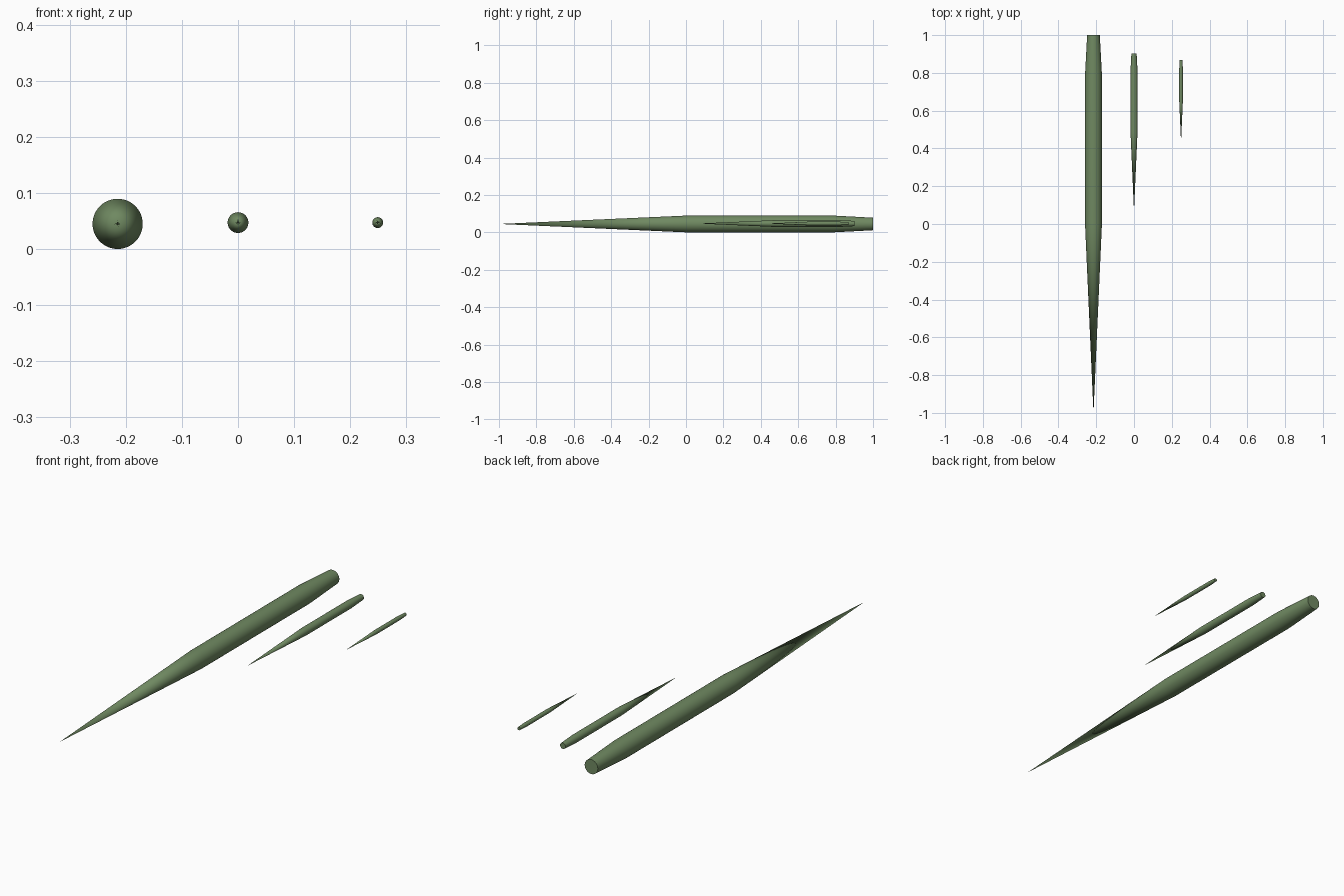
import bpy, bmesh, math

if "Cube" in bpy.data.objects:
    bpy.data.objects.remove(bpy.data.objects["Cube"])

mat = bpy.data.materials.new("dark_green")
mat.diffuse_color = (0.16, 0.25, 0.12, 1)
mat.use_nodes = True
mat.node_tree.nodes["Principled BSDF"].inputs["Base Color"].default_value = mat.diffuse_color

SIDES = 48
# (distance from the tail as a fraction of length, fraction of full radius)
PROFILE = [(0.0, 0.75), (0.105, 1.0), (0.5, 1.0)]


def spindle(name, x, z, tail_y, length, radius):
    """Pointed round body: flat tail, slight rear taper, straight shaft, long cone."""
    bm = bmesh.new()
    rings = []
    for t, f in PROFILE:
        ring = []
        for i in range(SIDES):
            a = 2 * math.pi * i / SIDES
            ring.append(bm.verts.new((radius * f * math.cos(a), -t * length,
                                      radius * f * math.sin(a))))
        rings.append(ring)
    tip = bm.verts.new((0, -length, 0))
    bm.faces.new(rings[0])
    for i in range(SIDES):
        j = (i + 1) % SIDES
        for a, b in zip(rings, rings[1:]):
            bm.faces.new((a[i], a[j], b[j], b[i]))
        bm.faces.new((rings[-1][i], rings[-1][j], tip))
    bmesh.ops.recalc_face_normals(bm, faces=bm.faces)
    mesh = bpy.data.meshes.new(name)
    bm.to_mesh(mesh)
    bm.free()
    mesh.materials.append(mat)
    ob = bpy.data.objects.new(name, mesh)
    ob.location = (x, tail_y, z)
    bpy.context.collection.objects.link(ob)
    bpy.ops.object.select_all(action='DESELECT')
    ob.select_set(True)
    bpy.context.view_layer.objects.active = ob
    bpy.ops.object.shade_smooth_by_angle(angle=math.radians(30))


# Three spindles of decreasing size, side by side
spindle("large_spindle", -0.2145, 0.0447, 1.0, 2.0, 0.0447)
spindle("medium_spindle", 0.0, 0.047, 0.902, 0.835, 0.0185)
spindle("small_spindle", 0.249, 0.047, 0.868, 0.435, 0.0097)
